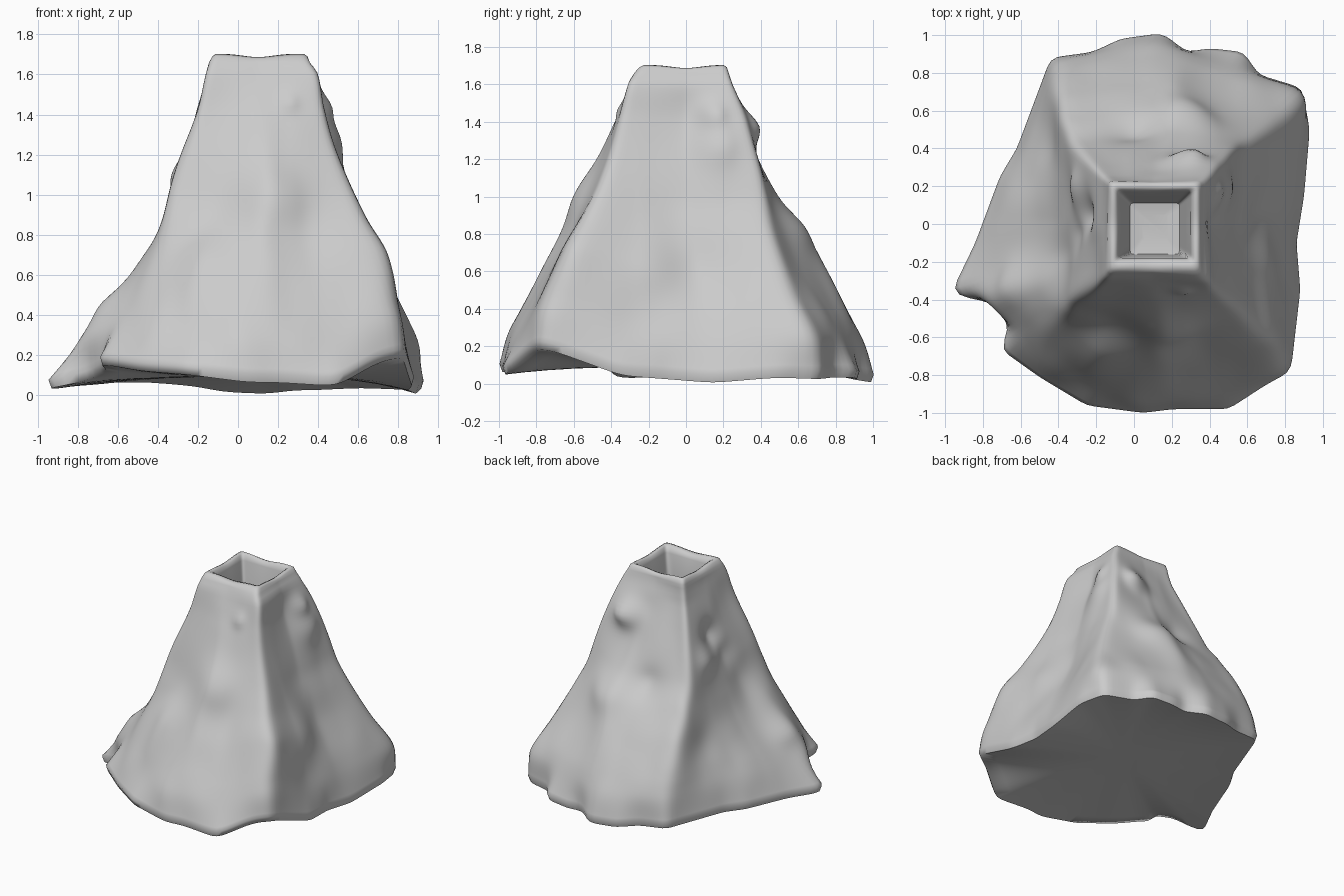
import bpy, bmesh, math
from mathutils import Vector, noise

if "Cube" in bpy.data.objects:
    bpy.data.objects.remove(bpy.data.objects["Cube"])

N = 180            # points around
CX, CY = 0.1, 0.0  # axis of the cone
RIM = .045         # thickness of the bottom edge

# ground outline, counter-clockwise from the right: x, y, height of lower edge
outline = [(.90, .15, .0), (.93, .5, .03), (.89, .72, .02), (.66, .79, .03), (.58, .91, .03),
           (.40, .93, .02), (.28, .91, .02), (.15, 1.01, .0), (-.07, .98, .01), (-.22, .91, .04),
           (-.44, .88, .06), (-.62, .40, .06), (-.71, .25, .05), (-.84, -.10, .04),
           (-.97, -.37, .02), (-.74, -.42, .08), (-.66, -.55, .13), (-.71, -.66, .16),
           (-.50, -.81, .12), (-.25, -.96, .10), (.05, -1.0, .06), (.20, -.98, .06),
           (.50, -.98, .04), (.70, -.85, .16), (.83, -.78, .20), (.88, -.35, .04), (.86, -.10, .02)]

# cross-sections: height, then right, back right, back, back left, left, front left, front, front right
sections = [
    (.25, [(.82, .05), (.91, .68), (.1, .95), (-.42, .84), (-.70, .0), (-.80, -.36), (-.60, -.56),
           (-.42, -.76), (0, -.94), (.3, -.92), (.82, -.76)]),
    (.60, [(.66, .05), (.74, .52), (.2, .76), (-.40, .68), (-.45, 0), (-.50, -.3), (-.42, -.53),
           (-.2, -.69), (.15, -.75), (.765, -.63)]),
    (.80, [(.60, .05), (.65, .46), (.2, .63), (-.37, .55), (-.37, 0), (-.37, -.47), (.12, -.65), (.64, -.54)]),
    (1.0, [(.52, 0), (.56, .42), (.2, .49), (-.33, .43), (-.31, -.05), (-.32, -.40), (.15, -.55), (.56, -.46)]),
    (1.4, [(.41, 0), (.46, .33), (.13, .30), (-.21, .30), (-.21, 0), (-.20, -.33), (.1, -.36), (.44, -.36)]),
    (1.6, [(.38, 0), (.39, .25), (.1, .23), (-.15, .24), (-.15, 0), (-.16, -.29), (.1, -.29), (.40, -.31)]),
    (1.66, [(.35, 0), (.36, .23), (.1, .22), (-.135, .23), (-.14, 0), (-.145, -.265), (.1, -.26), (.36, -.28)]),
]
TOP = sections[-1][0]

# lumps (+) and hollows (-): x, y, z, size, push
lumps = [(.27, .32, 1.37, .10, .08), (.20, -.55, 1.0, .18, .04), (.25, -.34, 1.46, .05, .02),
         (-.25, .05, 1.22, .10, -.06), (-.28, -.05, 1.05, .10, -.03), (-.30, .18, 1.10, .10, .04),
         (.46, .17, 1.28, .12, .04), (.42, .14, 1.44, .07, .04),
         (.0, .52, .95, .12, -.04), (.30, .60, .85, .14, .04),
         (-.62, -.30, .42, .10, .04), (.66, -.15, .60, .14, .02),
         (-.45, .45, .55, .14, -.03)]


def radius(poly, a):
    """Distance from the axis to a polygon along angle a, plus interpolated extra value."""
    d = Vector((math.cos(a), math.sin(a)))
    for i, p in enumerate(poly):
        q = poly[(i + 1) % len(poly)]
        p2, q2 = Vector((p[0] - CX, p[1] - CY)), Vector((q[0] - CX, q[1] - CY))
        e = q2 - p2
        den = d.x * e.y - d.y * e.x
        if abs(den) < 1e-9:
            continue
        t = (p2.x * e.y - p2.y * e.x) / den
        s = (p2.x * d.y - p2.y * d.x) / den
        if t > 0 and -1e-6 <= s <= 1 + 1e-6:
            return t, (p[2] + (q[2] - p[2]) * s if len(p) > 2 else 0)
    return .1, 0


def soften(vals, times):
    for _ in range(times):
        vals = [(vals[i - 1] + 2 * vals[i] + vals[(i + 1) % N]) / 4 for i in range(N)]
    return vals


def hermite(zs, vs, z):
    """Smooth curve through the knots."""
    k = max(i for i in range(len(zs) - 1) if zs[i] <= z + 1e-9)
    def slope(i):
        a, b = max(i - 1, 0), min(i + 1, len(zs) - 1)
        return (vs[b] - vs[a]) / (zs[b] - zs[a])
    h = zs[k + 1] - zs[k]
    t = (z - zs[k]) / h
    return ((2*t**3 - 3*t*t + 1) * vs[k] + (t**3 - 2*t*t + t) * h * slope(k)
            + (3*t*t - 2*t**3) * vs[k + 1] + (t**3 - t*t) * h * slope(k + 1))


angles = [2 * math.pi * i / N for i in range(N)]
base = [radius(outline, a) for a in angles]
base_r = soften([b[0] for b in base], 1)
base_z = soften([b[1] for b in base], 4)
knots_z = [RIM] + [s[0] for s in sections]
knots_r = [base_r] + [soften([radius(s[1], a)[0] for a in angles], 3) for s in sections]

rings = []


def ring(rs, zs):
    rings.append([Vector((CX + r * math.cos(a), CY + r * math.sin(a), z))
                  for r, z, a in zip(rs, zs, angles)])


# underside, a shallow hollow easing out to the wavy edge
for f in (.2, .4, .6, .75, .88, .985):
    ring([r * f for r in base_r], [.09 + (z - .09) * f ** 3 for z in base_z])

# flared rocky walls
LEVELS = 56
for j in range(LEVELS + 1):
    z = RIM + (TOP - RIM) * j / LEVELS
    rs = [hermite(knots_z, [k[i] for k in knots_r], z) for i in range(N)]
    ring(rs, [z + bz * (1 - z / TOP) for bz in base_z])
    fade = min(1, j / 10) * min(1, (LEVELS - j) / 5)
    for p, a in zip(rings[-1], angles):
        out = Vector((math.cos(a), math.sin(a), 0))
        push = .022 * fade * noise.noise(Vector((p.x * 4, p.y * 4, p.z * 2.2)))
        for x, y, lz, size, amount in lumps:
            push += amount * math.exp(-((p - Vector((x, y, lz))).length / size) ** 2)
        p += out * push


# square crater: rounded lip, mouth, shaft and floor
def square(x0, x1, y0, y1, z, wobble=0):
    poly = [(x1, y0), (x1, y1), (x0, y1), (x0, y0)]
    ring(soften([radius(poly, a)[0] for a in angles], 2),
         [z - wobble * math.cos(4 * a) for a in angles])


square(-.128, .347, -.25, .218, 1.685, .006)
square(-.11, .33, -.225, .20, 1.695, .008)
square(-.09, .31, -.195, .18, 1.685, .006)
square(-.08, .30, -.18, .17, 1.65)
square(-.05, .27, -.17, .14, 1.45)
square(-.02, .24, -.16, .11, 1.26)
square(.04, .18, -.09, .05, 1.25)

# skin all rings together and close both ends
bm = bmesh.new()
loops = [[bm.verts.new(p) for p in r] for r in rings]
for lo, hi in zip(loops, loops[1:]):
    for i in range(N):
        k = (i + 1) % N
        bm.faces.new((lo[i], lo[k], hi[k], hi[i]))
bm.faces.new(loops[0][::-1])
bm.faces.new(loops[-1])
bmesh.ops.recalc_face_normals(bm, faces=bm.faces)
mesh = bpy.data.meshes.new("volcano_cone")
bm.to_mesh(mesh)
bm.free()
cone = bpy.data.objects.new("volcano_cone", mesh)
bpy.context.collection.objects.link(cone)
bpy.context.view_layer.objects.active = cone
cone.select_set(True)
bpy.ops.object.shade_smooth_by_angle(angle=math.radians(70))
